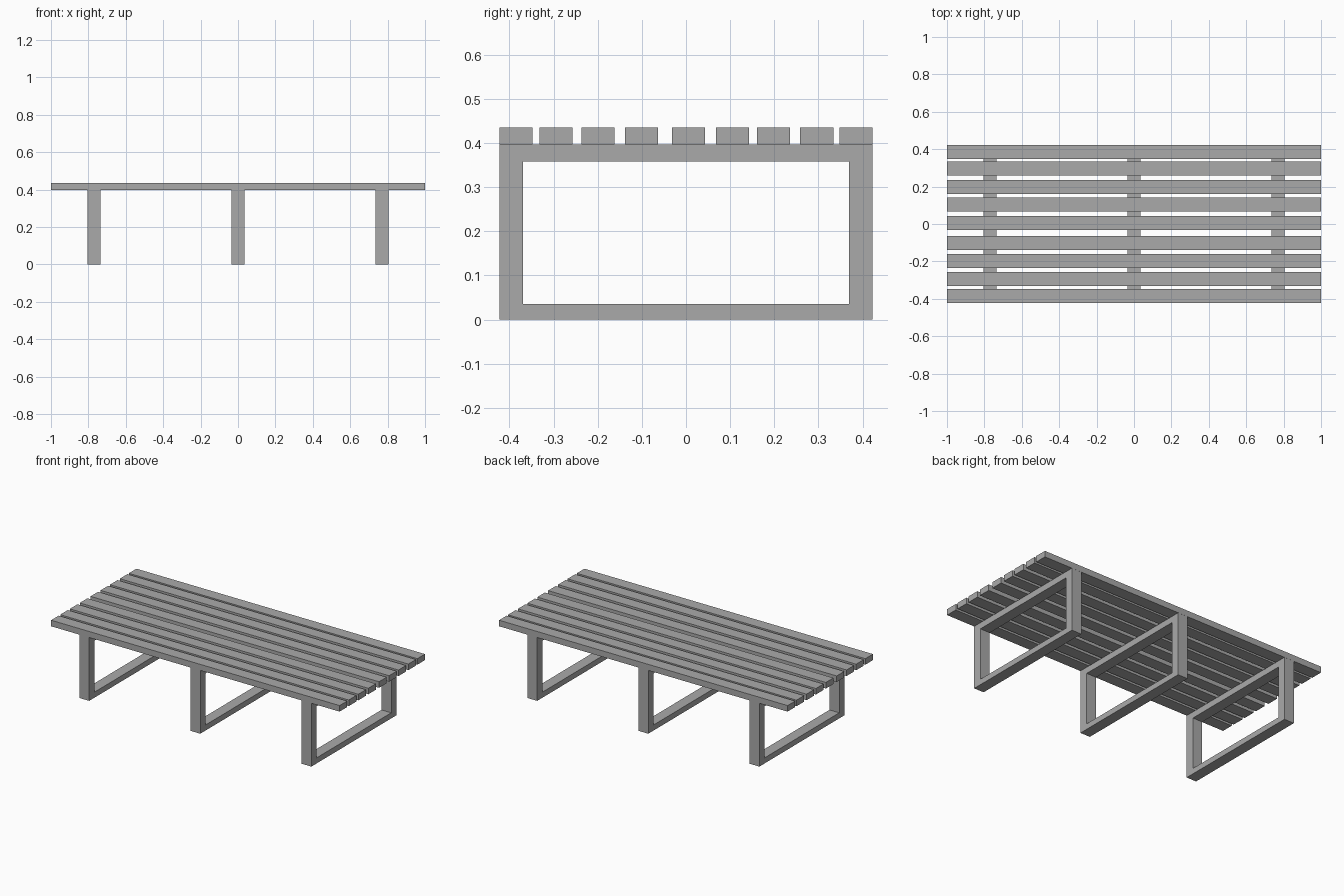
import bpy
import bmesh
from mathutils import Matrix

old = bpy.data.objects.get("Cube")
if old:
    bpy.data.objects.remove(old, do_unlink=True)

HALF_DEPTH = 0.422
SEAT_Z, TOP_Z = 0.397, 0.435
SLAT_WIDTH = 0.075
FRAME_WIDTH = 0.068

grey = bpy.data.materials.new("plain grey")
grey.use_nodes = True
colour = (0.4, 0.4, 0.4, 1)
grey.diffuse_color = colour
grey.node_tree.nodes["Principled BSDF"].inputs["Base Color"].default_value = colour


def finish(bm, name):
    """Turn a bmesh into a flat shaded grey object."""
    bmesh.ops.recalc_face_normals(bm, faces=bm.faces)
    mesh = bpy.data.meshes.new(name)
    bm.to_mesh(mesh)
    bm.free()
    mesh.materials.append(grey)
    obj = bpy.data.objects.new(name, mesh)
    bpy.context.collection.objects.link(obj)
    return obj


def slat(name, y):
    bm = bmesh.new()
    size = (2, SLAT_WIDTH, TOP_Z - SEAT_Z)
    place = Matrix.Translation((0, y, (SEAT_Z + TOP_Z) / 2)) @ Matrix.Diagonal((*size, 1))
    bmesh.ops.create_cube(bm, size=1, matrix=place)
    return finish(bm, name)


def rectangle(bm, x, half_y, low, high):
    corners = ((-half_y, low), (half_y, low), (half_y, high), (-half_y, high))
    return [bm.verts.new((x, y, z)) for y, z in corners]


def leg_frame(name, x):
    """A closed rectangular loop, extruded along x."""
    bm = bmesh.new()
    left = x - FRAME_WIDTH / 2
    outer = rectangle(bm, left, HALF_DEPTH, 0, SEAT_Z)
    inner = rectangle(bm, left, 0.369, 0.035, 0.358)
    for i in range(4):
        j = (i + 1) % 4
        bm.faces.new((outer[i], outer[j], inner[j], inner[i]))
    grown = bmesh.ops.extrude_face_region(bm, geom=bm.faces[:], use_keep_orig=True)
    moved = [v for v in grown["geom"] if isinstance(v, bmesh.types.BMVert)]
    bmesh.ops.translate(bm, verts=moved, vec=(FRAME_WIDTH, 0, 0))
    return finish(bm, name)


# Seat slats, slightly unevenly spaced from front to back
slat_centres = (-0.385, -0.294, -0.199, -0.101, 0.006, 0.105, 0.198, 0.296, 0.385)
for number, y in enumerate(slat_centres, 1):
    slat(f"seat_slat_{number}", y)

# Three leg frames
for side, x in (("right", -0.77), ("middle", 0), ("left", 0.77)):
    leg_frame(f"{side}_leg_frame", x)
